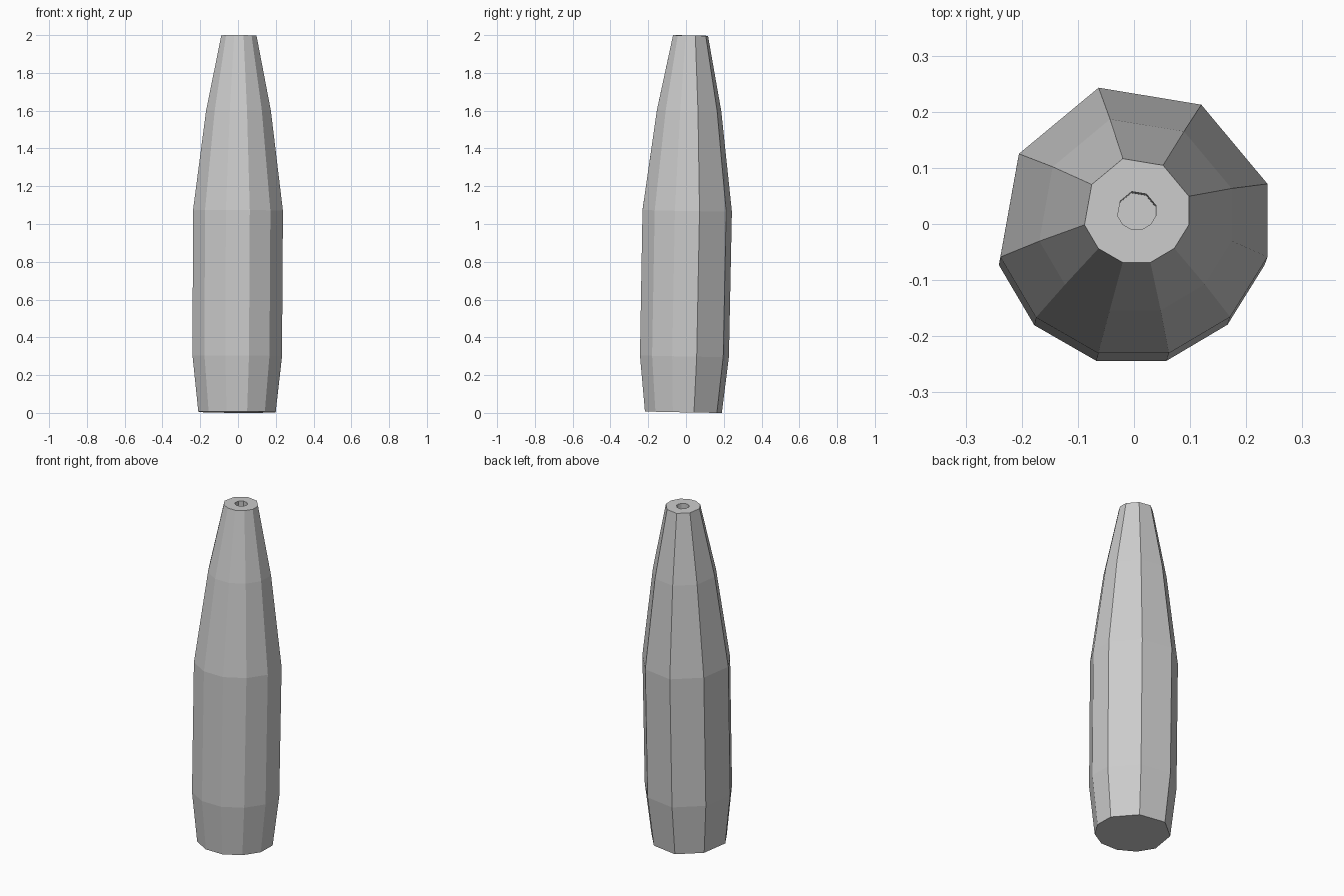
import bpy
import bmesh

if "Cube" in bpy.data.objects:
    bpy.data.objects.remove(bpy.data.objects["Cube"])

# Ten-sided outline at the widest point: finer facets in front, broad ones behind
OUTLINE = [(-0.0635, 0.2366), (0.1196, 0.2063), (0.2375, 0.0652),
           (0.2375, -0.065), (0.171, -0.172), (0.062, -0.2366),
           (-0.0643, -0.2366), (-0.175, -0.173), (-0.2385, -0.0652),
           (-0.2054, 0.1188)]
LEAN_X, LEAN_Y = 0.005, 0.019      # slight lean of the central axis

# (height, scale of outline), from the base up, then over the lip into the hole
PROFILE = [(0.004, 0.86), (0.30, 0.995), (1.07, 1.0), (1.60, 0.72),
           (1.998, 0.391), (1.998, 0.143), (1.85, 0.143)]


def add_ring(bm, height, scale):
    """Scaled outline, square to the leaning axis."""
    cx = -0.005 + LEAN_X * height
    cy = -0.014 + LEAN_Y * height
    return [bm.verts.new((cx + x * scale, cy + y * scale,
                          height - scale * (LEAN_X * x + LEAN_Y * y)))
            for x, y in OUTLINE]


# Tapered body with a blind hole in the tip
bm = bmesh.new()
rings = [add_ring(bm, h, s) for h, s in PROFILE]
n = len(OUTLINE)
for low, high in zip(rings, rings[1:]):
    for i in range(n):
        j = (i + 1) % n
        bm.faces.new((low[i], low[j], high[j], high[i]))
bm.faces.new(rings[0])             # base
bm.faces.new(rings[-1])            # hole floor
bmesh.ops.recalc_face_normals(bm, faces=bm.faces)

mesh = bpy.data.meshes.new("tapered_body")
bm.to_mesh(mesh)
bm.free()
body = bpy.data.objects.new("tapered_body", mesh)
bpy.context.collection.objects.link(body)
